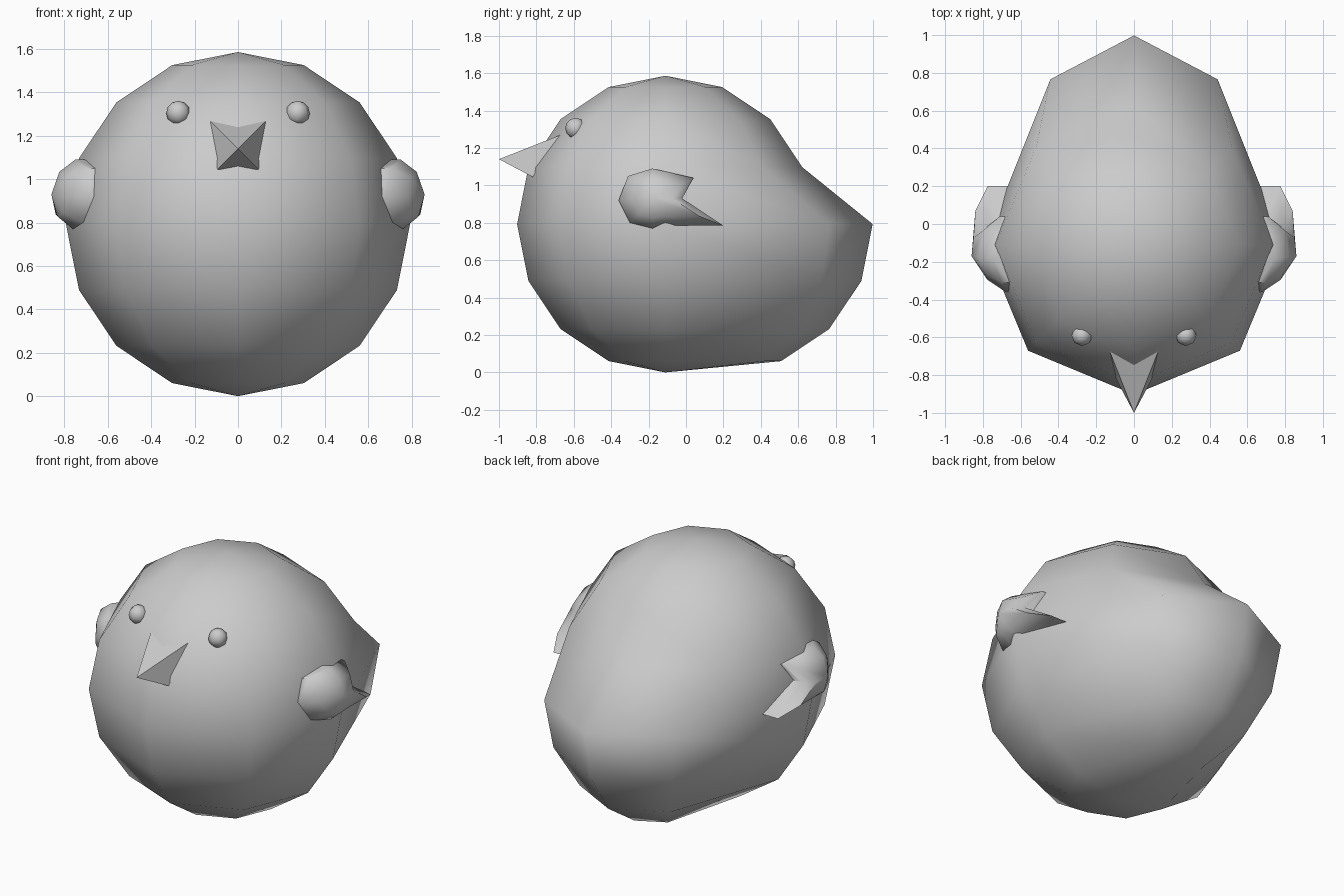
import bpy, bmesh
from mathutils import Vector, Matrix

if "Cube" in bpy.data.objects:
    bpy.data.objects.remove(bpy.data.objects["Cube"])

def finish(bm, name, smooth=True, mirror=False):
    bmesh.ops.recalc_face_normals(bm, faces=bm.faces)
    me = bpy.data.meshes.new(name)
    bm.to_mesh(me)
    bm.free()
    for p in me.polygons:
        p.use_smooth = smooth
    ob = bpy.data.objects.new(name, me)
    bpy.context.collection.objects.link(ob)
    if mirror:
        ob.modifiers.new("Mirror", 'MIRROR').use_mirror_merge = False
    return ob

# Body: coarse sphere whose lower rear is pulled back into a tail
R, CY = 0.793, -0.11
bm = bmesh.new()
bmesh.ops.create_uvsphere(bm, u_segments=8, v_segments=8, radius=R,
                          matrix=Matrix.Translation((0, CY, R)))
for v in bm.verts:
    if v.co.y > CY + 0.02 and v.co.z < R + 0.05:
        v.co.y += 0.315
        v.co.x *= 0.79
finish(bm, "body")

# Beak: four-sided pyramid sunk into the face
bm = bmesh.new()
base = [bm.verts.new(c) for c in ((-0.13, -0.67, 1.27), (0.13, -0.67, 1.27),
                                  (0.095, -0.82, 1.045), (-0.095, -0.82, 1.045))]
tip = bm.verts.new((0, -1.0, 1.14))
bm.faces.new(base)
for i in range(4):
    bm.faces.new((base[i], base[(i + 1) % 4], tip))
finish(bm, "beak", smooth=False)

# Eyes: little faceted beads
bm = bmesh.new()
bmesh.ops.create_uvsphere(bm, u_segments=8, v_segments=6, radius=0.056,
                          matrix=Matrix.Translation((0.275, -0.59, 1.305)))
finish(bm, "eyes", mirror=True)

# Wings: domed outline with two feather tips (x of rim, y, z)
rim = [(0.75, -0.18, 1.09), (0.71, 0.04, 1.04), (0.79, -0.02, 0.93),
       (0.775, 0.20, 0.785), (0.77, -0.10, 0.785), (0.76, -0.18, 0.77),
       (0.72, -0.30, 0.80), (0.68, -0.36, 0.92), (0.70, -0.31, 1.05)]
peak = Vector((0.86, -0.17, 0.93))
bm = bmesh.new()
outer = [bm.verts.new(c) for c in rim]
inner = [bm.verts.new((0.66, y, z)) for x, y, z in rim]
mid = []
for c in rim:
    p = Vector(c).lerp(peak, 0.35)
    p.x += 0.035
    mid.append(bm.verts.new(p))
top = bm.verts.new(peak)
n = len(rim)
for i in range(n):
    j = (i + 1) % n
    bm.faces.new((inner[i], inner[j], outer[j], outer[i]))
    bm.faces.new((outer[i], outer[j], mid[j], mid[i]))
    bm.faces.new((mid[i], mid[j], top))
bm.faces.new(inner)
wings = finish(bm, "wings", mirror=True)
bpy.context.view_layer.objects.active = wings
wings.select_set(True)
bpy.ops.object.shade_smooth_by_angle(angle=0.9)
